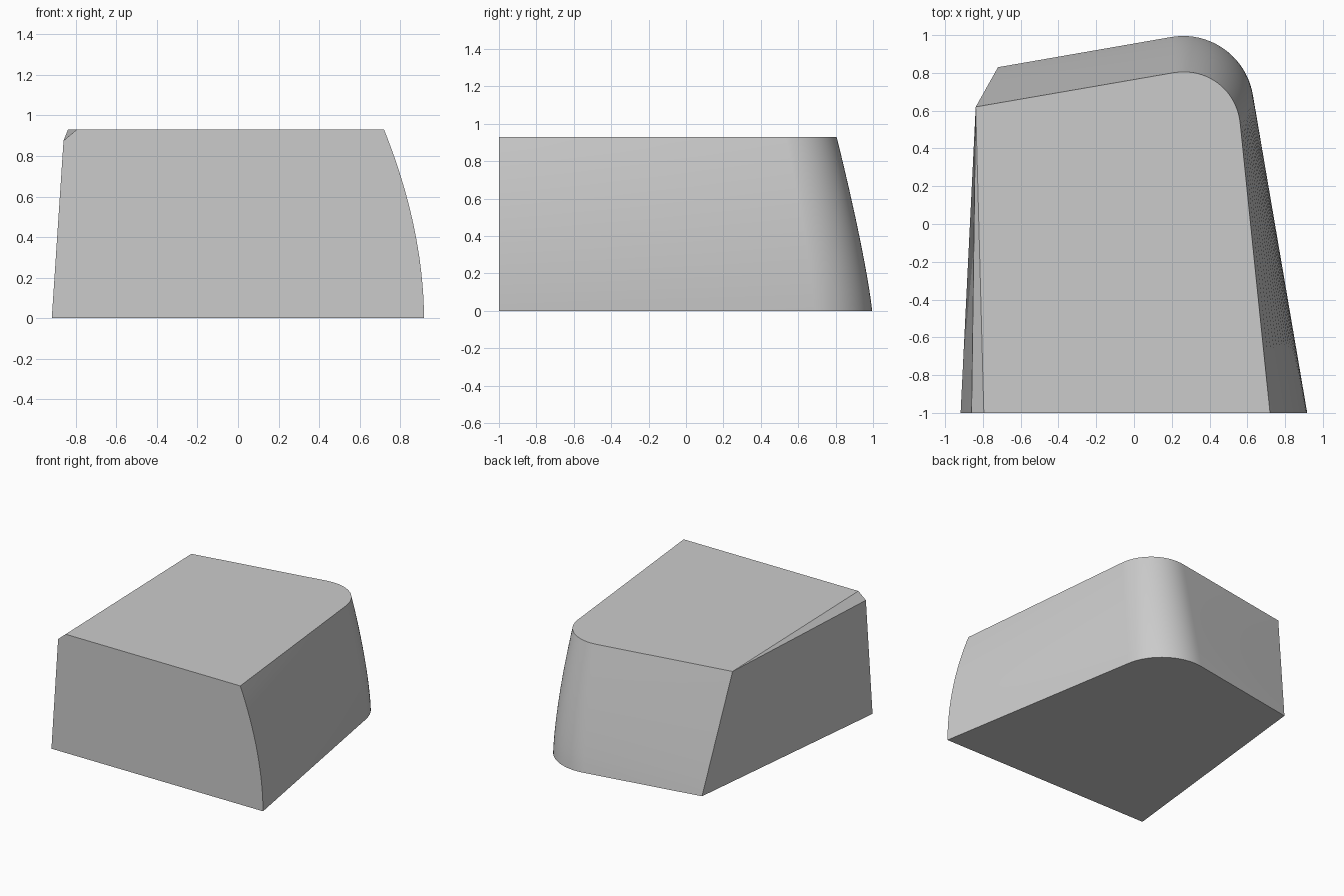
import bpy, bmesh, math
from mathutils import Vector

cube = bpy.data.objects.get("Cube")
if cube:
    bpy.data.objects.remove(cube, do_unlink=True)

HEIGHT, LEVELS, ARC = 0.93, 16, 20


def mix(a, b, t):
    return a + (b - a) * t


def outline(t):
    """Back and side wall at height fraction t, from back corner to front."""
    z = HEIGHT * t
    start = Vector((mix(-0.72, -0.838, t), mix(0.83, 0.62, t), z))
    corner = Vector((mix(0.566, 0.529, t ** 1.9), mix(1.054, 0.856, t ** 1.25), z))
    end = Vector((mix(0.917, 0.72, t ** 1.9), -1, z))
    reach = mix(0.375, 0.325, t)
    a = corner + (start - corner).normalized() * reach
    b = corner + (end - corner).normalized() * reach
    ha, hb = a.lerp(corner, 0.552), b.lerp(corner, 0.552)
    pts = [start]
    for i in range(ARC + 1):
        u = i / ARC
        v = 1 - u
        pts.append(a * v**3 + ha * 3*v*v*u + hb * 3*v*u*u + b * u**3)
    return pts + [end]


bm = bmesh.new()

# Curved wall
rows = [[bm.verts.new(p) for p in outline(k / LEVELS)] for k in range(LEVELS + 1)]
for low, high in zip(rows, rows[1:]):
    for i in range(len(low) - 1):
        bm.faces.new((low[i], low[i + 1], high[i + 1], high[i]))

# Flat front, top, bottom, straight side and clipped corner
foot = bm.verts.new((-0.918, -1, 0))
clip_low = bm.verts.new((-0.86, -1, 0.875))
clip_high = bm.verts.new((-0.795, -1, HEIGHT))
back_edge = [r[0] for r in rows]
front_edge = [r[-1] for r in rows]
top_corner = back_edge[-1]
bm.faces.new([foot] + front_edge + [clip_high, clip_low])
bm.faces.new(rows[-1] + [clip_high])
bm.faces.new(rows[0] + [foot])
bm.faces.new([foot] + back_edge)
bm.faces.new((foot, top_corner, clip_low))
bm.faces.new((top_corner, clip_high, clip_low))
bmesh.ops.recalc_face_normals(bm, faces=bm.faces)

mesh = bpy.data.meshes.new("rounded_block")
bm.to_mesh(mesh)
bm.free()
block = bpy.data.objects.new("rounded_block", mesh)
bpy.context.collection.objects.link(block)

# Material
grey = bpy.data.materials.new("light_grey")
grey.use_nodes = True
colour = (0.6, 0.6, 0.6, 1)
grey.diffuse_color = colour
for node in grey.node_tree.nodes:
    if node.type == 'BSDF_PRINCIPLED':
        node.inputs["Base Color"].default_value = colour
mesh.materials.append(grey)

bpy.ops.object.select_all(action='DESELECT')
block.select_set(True)
bpy.context.view_layer.objects.active = block
bpy.ops.object.shade_smooth_by_angle(angle=math.radians(30))
